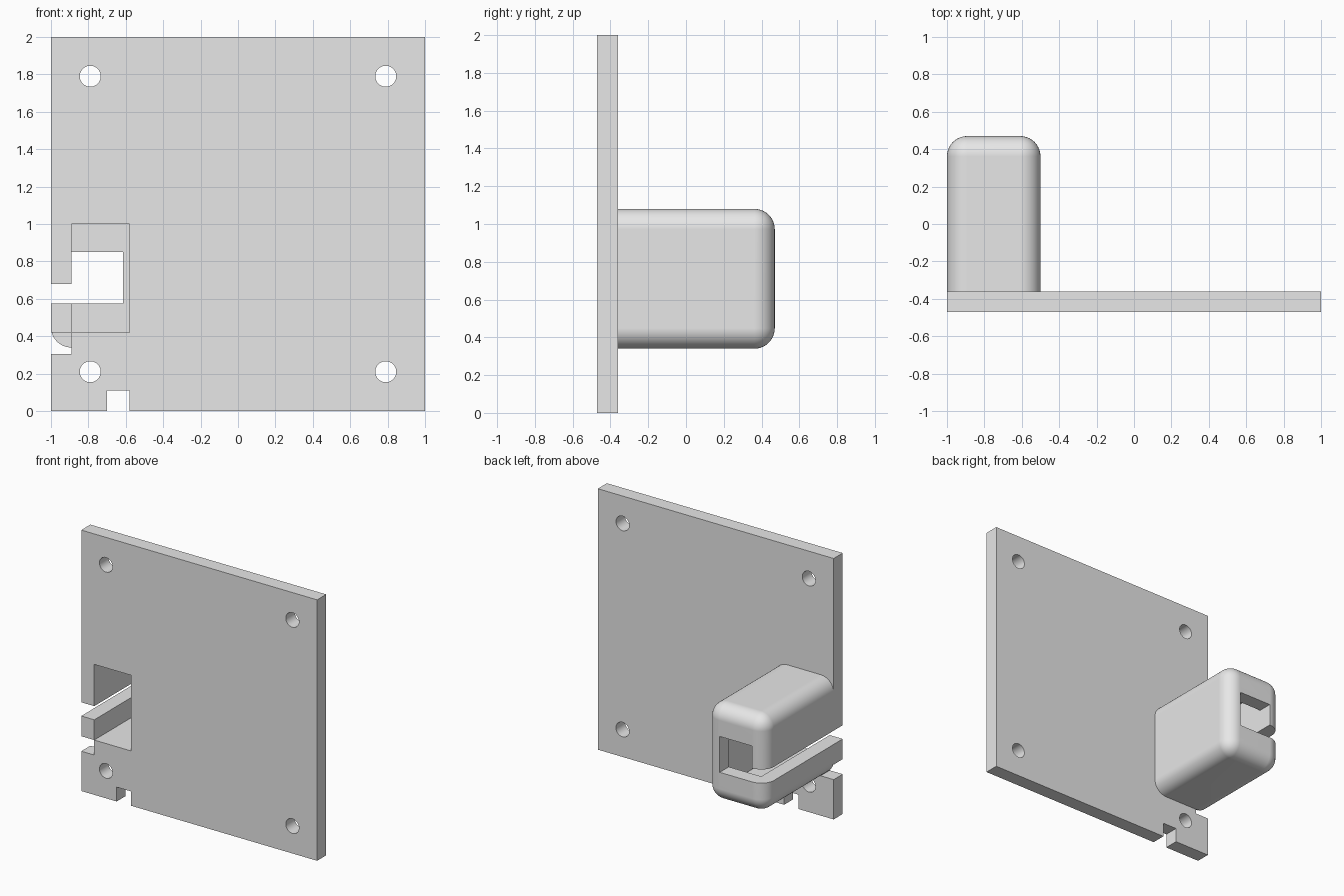
import bpy, bmesh
from mathutils import Matrix, Vector

cube = bpy.data.objects.get("Cube")
if cube:
    bpy.data.objects.remove(cube, do_unlink=True)

FRONT, PLATE_BACK, BACK = -0.47, -0.36, 0.47
WALL = 0.11

grey = bpy.data.materials.new("light_grey")
grey.use_nodes = True
grey.diffuse_color = (0.8, 0.8, 0.8, 1)
grey.node_tree.nodes["Principled BSDF"].inputs["Base Color"].default_value = (0.8, 0.8, 0.8, 1)


def make_object(name, bm):
    mesh = bpy.data.meshes.new(name)
    bmesh.ops.recalc_face_normals(bm, faces=bm.faces)
    bm.to_mesh(mesh)
    bm.free()
    mesh.materials.append(grey)
    obj = bpy.data.objects.new(name, mesh)
    bpy.context.collection.objects.link(obj)
    return obj


def box_mesh(x, y, z):
    bm = bmesh.new()
    bmesh.ops.create_cube(bm, size=1)
    for v in bm.verts:
        v.co = Vector(r[1] if c > 0 else r[0] for c, r in zip(v.co, (x, y, z)))
    return bm


def box(name, x, y, z):
    return make_object(name, box_mesh(x, y, z))


def combine(target, tool, operation="DIFFERENCE"):
    """Apply a boolean and discard the tool object."""
    mod = target.modifiers.new("boolean", "BOOLEAN")
    mod.operation = operation
    mod.solver = "EXACT"
    mod.object = tool
    bpy.ops.object.select_all(action="DESELECT")
    bpy.context.view_layer.objects.active = target
    target.select_set(True)
    bpy.ops.object.modifier_apply(modifier=mod.name)
    bpy.data.objects.remove(tool, do_unlink=True)


# Mounting plate with edge notches
through = (-0.6, 0.6)
plate = box("mounting_plate", (-1, 1), (FRONT, PLATE_BACK), (0, 2))
combine(plate, box("side_notch", (-1.1, -0.89), through, (0.305, 0.42)))
combine(plate, box("bottom_notch", (-0.70, -0.58), through, (-0.1, 0.11)))

# Screw holes in the four corners
for x in (-0.79, 0.79):
    for z in (0.21, 1.79):
        bm = bmesh.new()
        bmesh.ops.create_cone(bm, cap_ends=True, segments=40, radius1=0.056, radius2=0.056,
                              depth=1, matrix=Matrix.Translation((x, FRONT, z))
                              @ Matrix.Rotation(1.5707963, 4, "X"))
        combine(plate, make_object("screw_hole", bm))

# Rounded housing on the back, square where it meets the plate
bm = box_mesh((-1, -0.5), (PLATE_BACK, BACK), (0.34, 1.08))
edges = [e for e in bm.edges if any(v.co.y > 0 for v in e.verts)]
bmesh.ops.bevel(bm, geom=edges, offset=WALL - 0.002, segments=10, profile=0.5, affect="EDGES")
combine(plate, make_object("housing", bm), "UNION")

# Hollow interior, rear window and side slot
combine(plate, box("cavity", (-0.89, -0.58), (-0.6, BACK - WALL), (0.42, 1.0)))
combine(plate, box("rear_window", (-0.89, -0.615), (0.2, 0.6), (0.575, 0.85)))
combine(plate, box("side_slot", (-1.1, -0.8), through, (0.575, 0.68)))

# Smooth rounds, crisp corners
plate.name = "plate_with_housing"
bpy.ops.object.select_all(action="DESELECT")
plate.select_set(True)
bpy.context.view_layer.objects.active = plate
bpy.ops.object.shade_smooth_by_angle(angle=0.52)
weighted = plate.modifiers.new("weighted_normals", "WEIGHTED_NORMAL")
weighted.keep_sharp = True
